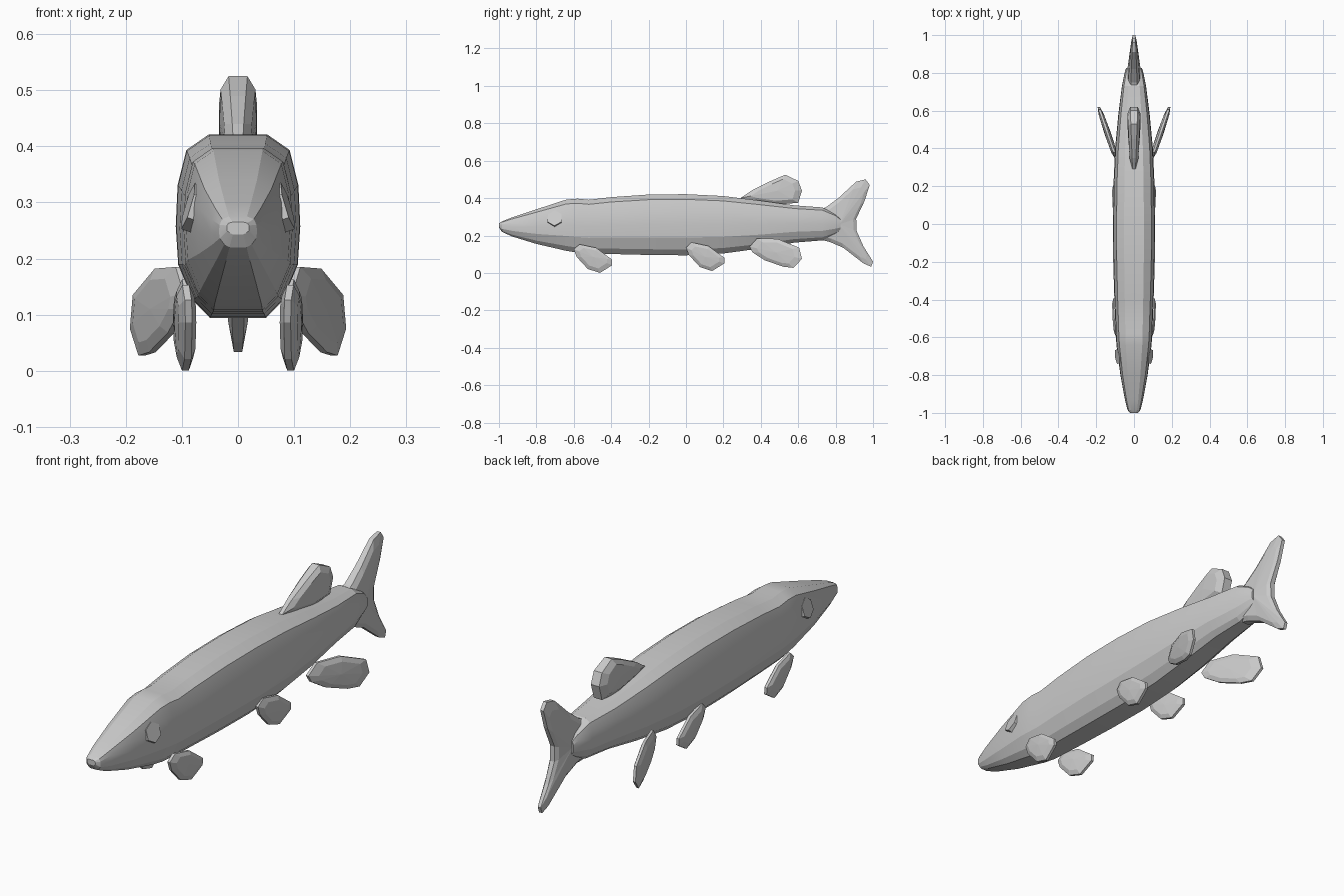
import bpy, bmesh, math
from mathutils import Vector

if "Cube" in bpy.data.objects:
    bpy.data.objects.remove(bpy.data.objects["Cube"])

grey = bpy.data.materials.new("plain_grey")
grey.diffuse_color = (0.6, 0.6, 0.6, 1)
grey.use_nodes = True
grey.node_tree.nodes["Principled BSDF"].inputs["Base Color"].default_value = grey.diffuse_color


def finish(bm, name):
    bmesh.ops.recalc_face_normals(bm, faces=bm.faces)
    me = bpy.data.meshes.new(name)
    bm.to_mesh(me)
    bm.free()
    me.materials.append(grey)
    ob = bpy.data.objects.new(name, me)
    bpy.context.collection.objects.link(ob)
    return ob


def bridge(bm, a, b):
    n = len(a)
    for i in range(n):
        bm.faces.new((a[i], a[(i + 1) % n], b[(i + 1) % n], b[i]))


def fin(name, outline, hub, rim, mid, core, scale=0.72, place=None):
    """Thick bevelled fin: rim band, inner step, and a fan to a hub on each side.
    place(y, z) gives the x of the fin's middle plane."""
    place = place or (lambda y, z: 0.0)
    bm = bmesh.new()
    y0, y1 = min(p[0] for p in outline), max(p[0] for p in outline)

    def ring(s, t):
        vs = []
        for y, z in outline:
            y, z = hub[0] + (y - hub[0]) * s, hub[1] + (z - hub[1]) * s
            grow = t[0] + (t[1] - t[0]) * (y - y0) / (y1 - y0)
            vs.append((y, z, grow))
        return vs

    rims = []
    for side in (1, -1):
        mk = lambda pts: [bm.verts.new((place(y, z) + side * t, y, z)) for y, z, t in pts]
        outer, inner = mk(ring(1, rim)), mk(ring(scale, mid))
        tip = bm.verts.new((place(*hub) + side * core, *hub))
        bridge(bm, outer, inner)
        for i in range(len(inner)):
            bm.faces.new((inner[i], inner[(i + 1) % len(inner)], tip))
        rims.append(outer)
    bridge(bm, *rims)
    return finish(bm, name)


# Body: (y, half width, bottom z, top z) stations with one shared cross-section
stations = [
    (-1.0, 0.020, 0.243, 0.265), (-0.985, 0.034, 0.220, 0.275),
    (-0.93, 0.048, 0.195, 0.297), (-0.80, 0.072, 0.155, 0.340),
    (-0.64, 0.093, 0.118, 0.392), (-0.58, 0.097, 0.108, 0.397),
    (-0.52, 0.099, 0.105, 0.391), (-0.40, 0.104, 0.101, 0.405),
    (-0.20, 0.110, 0.096, 0.419), (0.0, 0.111, 0.094, 0.421),
    (0.20, 0.109, 0.104, 0.411), (0.40, 0.100, 0.131, 0.386),
    (0.58, 0.083, 0.162, 0.361), (0.73, 0.064, 0.174, 0.350),
    (0.80, 0.050, 0.205, 0.315), (0.825, 0.042, 0.222, 0.292),
]
half = [(0.47, 1), (0.83, 0.83), (0.97, 0.45), (1, 0), (0.96, -0.42), (0.72, -0.81), (0.45, -1)]
section = [(0, 1)] + half + [(0, -1)] + [(-x, z) for x, z in reversed(half)]
bm = bmesh.new()
rings = []
for y, w, lo, hi in stations:
    c, h = (lo + hi) / 2, (hi - lo) / 2
    rings.append([bm.verts.new((x * w, y, c + z * h)) for x, z in section])
for a, b in zip(rings, rings[1:]):
    bridge(bm, a, b)
bm.faces.new(rings[0])
bm.faces.new(rings[-1])
body = finish(bm, "body")
body.data.shade_smooth()
body.data.set_sharp_from_angle(angle=math.radians(14))

# Tail and dorsal fins on the centre line
fin("tail_fin",
    [(0.71, 0.335), (0.75, 0.352), (0.82, 0.405), (0.91, 0.488), (0.96, 0.50), (0.982, 0.47),
     (0.955, 0.385), (0.91, 0.29), (0.912, 0.225), (0.95, 0.14), (1.0, 0.06), (0.99, 0.033),
     (0.95, 0.05), (0.84, 0.135), (0.77, 0.165), (0.71, 0.18)],
    (0.82, 0.26), (0.018, 0.007), (0.034, 0.012), 0.035, 0.82)
fin("dorsal_fin",
    [(0.29, 0.40), (0.35, 0.44), (0.45, 0.49), (0.53, 0.525), (0.60, 0.492), (0.62, 0.44),
     (0.60, 0.375), (0.48, 0.365), (0.34, 0.385)],
    (0.49, 0.44), (0.008, 0.02), (0.02, 0.036), 0.033, 0.72)

# Paired fins, splayed outward toward the rear
small = [(0.0, 0.13), (0.03, 0.157), (0.12, 0.138), (0.205, 0.075), (0.205, 0.045),
         (0.14, 0.004), (0.075, 0.025), (0.015, 0.09)]
large = [(0.34, 0.14), (0.38, 0.185), (0.49, 0.182), (0.605, 0.135), (0.62, 0.075),
         (0.575, 0.027), (0.52, 0.033), (0.42, 0.068), (0.355, 0.11)]
for side, tag in ((1, "right"), (-1, "left")):
    for name, start, drop in (("pectoral", -0.60, 0.004), ("pelvic", 0.0, -0.006)):
        pts = [(y + start, z - drop) for y, z in small]
        fin(f"{name}_fin_{tag}", pts, (start + 0.105, 0.085), (0.006, 0.006), (0.016, 0.014), 0.018,
            place=lambda y, z, s=side, o=start: s * (0.086 + 0.09 * (y - o) + 0.06 * (z - 0.08)))
    fin(f"rear_fin_{tag}", large, (0.48, 0.11), (0.006, 0.006), (0.016, 0.014), 0.018,
        place=lambda y, z, s=side: s * (0.095 + 0.34 * (y - 0.35)))

    # Eye: six-sided disc leaning upward and slightly forward
    bm = bmesh.new()
    bmesh.ops.create_cone(bm, cap_ends=True, segments=6, radius1=0.045, radius2=0.043, depth=0.04)
    bmesh.ops.rotate(bm, verts=bm.verts,
                     matrix=Vector((side, -0.13, 0.3)).to_track_quat('Z', 'Y').to_matrix())
    bmesh.ops.translate(bm, verts=bm.verts, vec=(side * 0.07, -0.70, 0.288))
    finish(bm, f"eye_{tag}")
